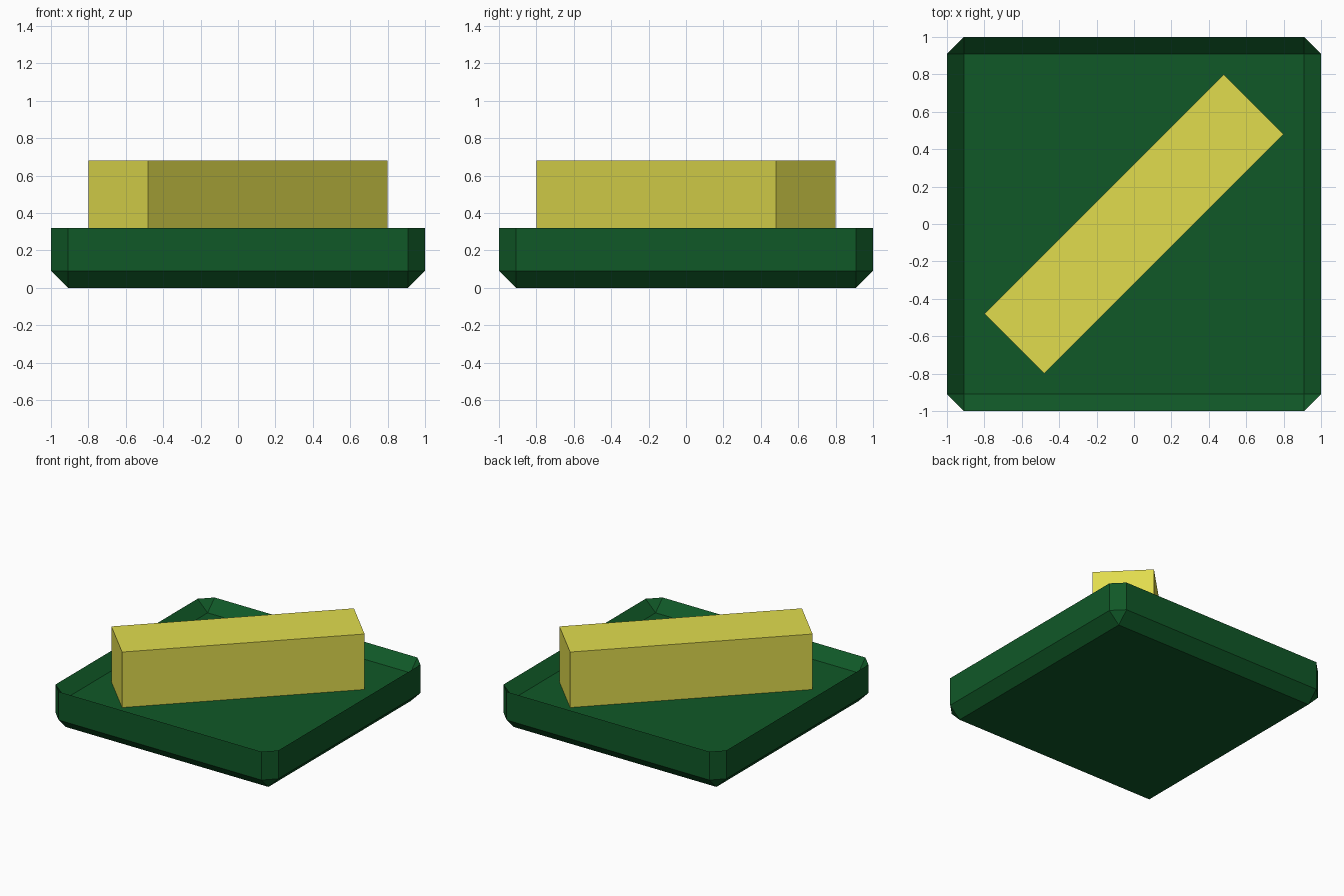
import bpy, bmesh, math
from mathutils import Matrix

if "Cube" in bpy.data.objects:
    bpy.data.objects.remove(bpy.data.objects["Cube"])


def material(name, rgb):
    m = bpy.data.materials.new(name)
    m.diffuse_color = (*rgb, 1.0)
    m.use_nodes = True
    m.node_tree.nodes["Principled BSDF"].inputs["Base Color"].default_value = m.diffuse_color
    return m


def add_object(name, bm, mat):
    bmesh.ops.recalc_face_normals(bm, faces=bm.faces)
    me = bpy.data.meshes.new(name)
    bm.to_mesh(me)
    bm.free()
    ob = bpy.data.objects.new(name, me)
    me.materials.append(mat)
    bpy.context.collection.objects.link(ob)
    return ob


green = material("dark_green", (0.0052, 0.098, 0.0203))
yellow = material("yellow", (0.753, 0.716, 0.076))

R, I = 1.0, 0.91            # outer half size, inset half size
H, C = 0.32, 0.09           # rim height, chamfer size
SIGNS = [(1, 1), (-1, 1), (-1, -1), (1, -1)]


# Dished base tray: square underside, octagonal wall, sunken square floor
def square(bm, z):
    return [bm.verts.new((sx * I, sy * I, z)) for sx, sy in SIGNS]


def octagon(bm, z):
    ring = []
    for sx, sy in SIGNS:
        pair = [(sx * R, sy * I), (sx * I, sy * R)]
        if sx * sy < 0:
            pair.reverse()
        ring += [bm.verts.new((x, y, z)) for x, y in pair]
    return ring


def slope(bm, sq, octo):
    # triangles at the corners, quads along the sides
    for i in range(4):
        bm.faces.new((sq[i], octo[2 * i], octo[2 * i + 1]))
        bm.faces.new((sq[i], octo[2 * i + 1], octo[(2 * i + 2) % 8], sq[(i + 1) % 4]))


bm = bmesh.new()
under, low, rim, floor = square(bm, 0), octagon(bm, C), octagon(bm, H), square(bm, H - C)
bm.faces.new(under)
bm.faces.new(floor)
slope(bm, under, low)
slope(bm, floor, rim)
for i in range(8):
    j = (i + 1) % 8
    bm.faces.new((low[i], low[j], rim[j], rim[i]))
add_object("base_tray", bm, green)

# Diagonal bar standing on the sunken floor
top, bottom = 0.68, H - C
bm = bmesh.new()
bmesh.ops.create_cube(bm, size=1.0, matrix=(
    Matrix.Translation((0, 0, (top + bottom) / 2))
    @ Matrix.Rotation(math.radians(45), 4, 'Z')
    @ Matrix.Diagonal((1.28 * math.sqrt(2), 0.32 * math.sqrt(2), top - bottom, 1))))
add_object("diagonal_bar", bm, yellow)
